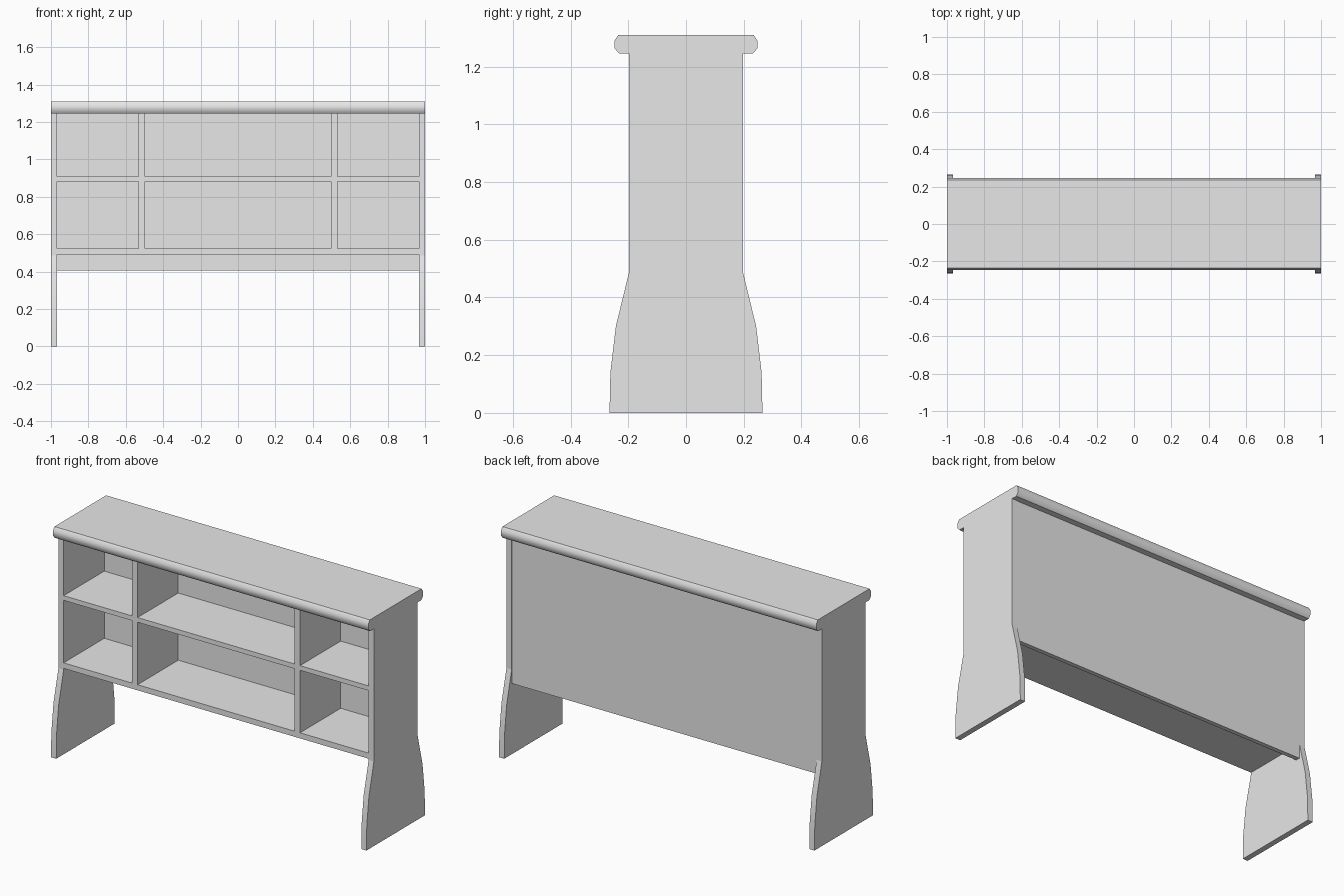
import bpy, bmesh
from math import radians

cube = bpy.data.objects.get("Cube")
if cube:
    bpy.data.objects.remove(cube, do_unlink=True)

paint = bpy.data.materials.new("plain_grey")
paint.use_nodes = True
grey = (0.8, 0.8, 0.8, 1)
paint.diffuse_color = grey
for node in paint.node_tree.nodes:
    if node.type == 'BSDF_PRINCIPLED':
        node.inputs["Base Color"].default_value = grey


def extrude_x(name, profile, x0, x1, smooth_angle=None):
    """Extrude a y-z profile along x from x0 to x1."""
    bm = bmesh.new()
    face = bm.faces.new([bm.verts.new((x0, y, z)) for y, z in profile])
    moved = bmesh.ops.extrude_face_region(bm, geom=[face])["geom"]
    verts = [g for g in moved if isinstance(g, bmesh.types.BMVert)]
    bmesh.ops.translate(bm, verts=verts, vec=(x1 - x0, 0, 0))
    bmesh.ops.recalc_face_normals(bm, faces=bm.faces)
    mesh = bpy.data.meshes.new(name)
    bm.to_mesh(mesh)
    bm.free()
    mesh.materials.append(paint)
    obj = bpy.data.objects.new(name, mesh)
    bpy.context.collection.objects.link(obj)
    if smooth_angle:
        bpy.ops.object.select_all(action='DESELECT')
        obj.select_set(True)
        bpy.context.view_layer.objects.active = obj
        bpy.ops.object.shade_smooth_by_angle(angle=radians(smooth_angle))
    return obj


def board(name, x0, x1, y0, y1, z0, z1):
    return extrude_x(name, [(y0, z0), (y1, z0), (y1, z1), (y0, z1)], x0, x1)


def mirrored(half):
    """Complete a half profile, listed bottom to top, across y = 0."""
    return half + [(-y, z) for y, z in reversed(half)]


DEPTH = 0.198       # half depth of the case
INNER = 0.967       # inner face of the end panels
BACK = 0.17         # front face of the back panel
LID_Z = 1.245       # underside of the lid
SHELVES = {"bottom_shelf": (0.492, 0.524), "middle_shelf": (0.882, 0.909)}

# End panels with flared feet
end_profile = mirrored([(0.265, 0), (0.262, 0.14), (0.243, 0.3),
                        (DEPTH, 0.485), (DEPTH, LID_Z)])
extrude_x("left_end_panel", end_profile, INNER, 1, 12)
extrude_x("right_end_panel", end_profile, -1, -INNER, 12)

# Lid with rounded front and back edges
extrude_x("lid", mirrored([(0.232, LID_Z), (0.247, 1.263),
                           (0.247, 1.291), (0.234, 1.31)]), -1, 1, 45)

# Back panel hangs a little below the bottom shelf
board("back_panel", -INNER, INNER, BACK, DEPTH - 0.002, 0.405, LID_Z)

# Shelves
for name, (z0, z1) in SHELVES.items():
    board(name, -INNER, INNER, -DEPTH, BACK, z0, z1)

# Upright dividers in both rows
rows = {"lower": (SHELVES["bottom_shelf"][1], SHELVES["middle_shelf"][0]),
        "upper": (SHELVES["middle_shelf"][1], LID_Z)}
for row, (z0, z1) in rows.items():
    board(row + "_left_divider", 0.498, 0.532, -DEPTH, BACK, z0, z1)
    board(row + "_right_divider", -0.532, -0.498, -DEPTH, BACK, z0, z1)
